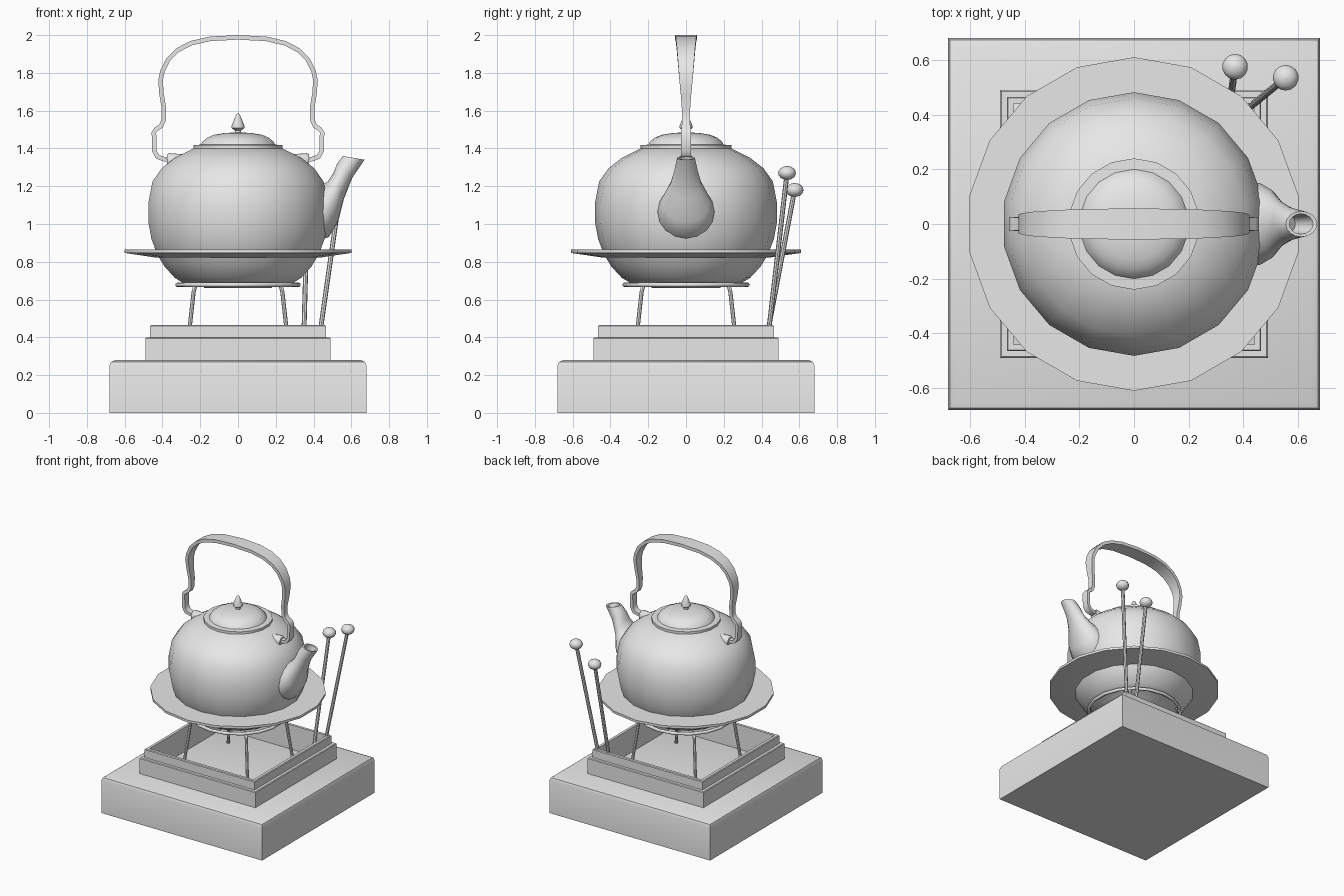
import bpy, bmesh
from math import sin, cos, pi, radians
from mathutils import Vector

cube = bpy.data.objects.get("Cube")
if cube:
    bpy.data.objects.remove(cube, do_unlink=True)

grey = bpy.data.materials.new("plain_grey")
grey.use_nodes = True
COLOUR = (0.8, 0.8, 0.8, 1)
grey.diffuse_color = COLOUR
grey.node_tree.nodes["Principled BSDF"].inputs["Base Color"].default_value = COLOUR


def finish(bm, name, angle=35):
    """Turn a bmesh into a smooth-shaded object."""
    bmesh.ops.remove_doubles(bm, verts=bm.verts, dist=0.0001)
    bmesh.ops.recalc_face_normals(bm, faces=bm.faces)
    mesh = bpy.data.meshes.new(name)
    bm.to_mesh(mesh)
    bm.free()
    obj = bpy.data.objects.new(name, mesh)
    bpy.context.collection.objects.link(obj)
    mesh.materials.append(grey)
    bpy.ops.object.select_all(action='DESELECT')
    obj.select_set(True)
    bpy.context.view_layer.objects.active = obj
    bpy.ops.object.shade_smooth_by_angle(angle=radians(angle))
    return obj


def loft(name, rings, caps=True, closed=False, angle=35):
    """Skin a list of equally long point rings."""
    bm = bmesh.new()
    loops = [[bm.verts.new(p) for p in ring] for ring in rings]
    pairs = list(zip(loops, loops[1:]))
    if closed:
        pairs.append((loops[-1], loops[0]))
    n = len(loops[0])
    for a, b in pairs:
        for i in range(n):
            j = (i + 1) % n
            bm.faces.new((a[i], a[j], b[j], b[i]))
    if caps and not closed:
        bm.faces.new(loops[0])
        bm.faces.new(loops[-1])
    return finish(bm, name, angle)


def lathe(name, profile, sides=18, closed=False, angle=35, centre=(0, 0)):
    """Revolve (radius, height) points about a vertical axis."""
    turn = [2 * pi * i / sides + pi / 2 for i in range(sides)]
    rings = [[(centre[0] + max(r, 0.0005) * cos(t), centre[1] + max(r, 0.0005) * sin(t), z)
              for t in turn] for r, z in profile]
    return loft(name, rings, closed=closed, angle=angle)


def square_rings(name, profile, closed=False):
    """Stack (half width, height) squares."""
    corners = [(1, 1), (-1, 1), (-1, -1), (1, -1)]
    return loft(name, [[(h * x, h * y, z) for x, y in corners] for h, z in profile], closed=closed)


def tube(name, points, radius, sides=8):
    """Sweep a round section along a mostly upright path."""
    rings = [[(x + radius * cos(2 * pi * i / sides), y + radius * sin(2 * pi * i / sides), z)
              for i in range(sides)] for x, y, z in points]
    return loft(name, rings)


# Plinth and the hollow two-step hearth frame
square_rings("plinth", [(0.68, 0), (0.68, 0.25), (0.672, 0.27), (0.65, 0.28)])
square_rings("hearth_frame", [(0.49, 0.28), (0.49, 0.395), (0.485, 0.40), (0.465, 0.40),
                              (0.465, 0.46), (0.46, 0.465), (0.44, 0.465), (0.44, 0.28)], closed=True)

# Kettle body with its foot
lathe("kettle_body", [(0, 0.66), (0.18, 0.66), (0.19, 0.675), (0.29, 0.685), (0.34, 0.715),
                      (0.395, 0.775), (0.435, 0.84), (0.465, 0.92), (0.482, 1.01), (0.482, 1.11),
                      (0.46, 1.225), (0.41, 1.295), (0.34, 1.35), (0.24, 1.4), (0, 1.4)], angle=60)

# Wide flat flange round the kettle
lathe("flange", [(0.42, 0.865), (0.61, 0.865), (0.61, 0.847), (0.44, 0.822), (0.4, 0.822)], closed=True)

# Lid and finial
lathe("lid", [(0, 1.385), (0.23, 1.39), (0.24, 1.4), (0.24, 1.418), (0.2, 1.42), (0.19, 1.437),
              (0.165, 1.457), (0.13, 1.472), (0.07, 1.482), (0, 1.485)])
lathe("finial", [(0.018, 1.475), (0.016, 1.495), (0.034, 1.508), (0.033, 1.522), (0.02, 1.555),
                 (0.009, 1.58), (0, 1.587)], sides=12, angle=50)

# Spout: ellipses between an upper point, a lower point and a half width
SPOUT = [((0.38, 1.17), (0.38, 0.90), 0.155),
         ((0.44, 1.205), (0.48, 0.93), 0.15),
         ((0.475, 1.225), (0.53, 1.01), 0.125),
         ((0.505, 1.27), (0.56, 1.13), 0.085),
         ((0.525, 1.32), (0.605, 1.245), 0.062),
         ((0.555, 1.36), (0.67, 1.34), 0.047),
         ((0.568, 1.357), (0.655, 1.341), 0.037),
         ((0.545, 1.30), (0.59, 1.25), 0.03)]
spout_rings = []
for upper, lower, half in SPOUT:
    top, low = Vector((upper[0], 0, upper[1])), Vector((lower[0], 0, lower[1]))
    mid, arm = (top + low) / 2, (top - low) / 2
    angles = [2 * pi * i / 16 for i in range(16)]
    spout_rings.append([mid + arm * cos(a) + Vector((0, half * sin(a), 0)) for a in angles])
loft("spout", spout_rings, angle=50)

# Handle band: (x, z, half width) from the right-hand end to the crown, then mirrored
HALF = [(0.35, 1.345, 0.02), (0.39, 1.343, 0.022), (0.425, 1.355, 0.026), (0.443, 1.385, 0.026),
        (0.445, 1.485, 0.026), (0.435, 1.5, 0.025), (0.407, 1.52, 0.022), (0.394, 1.55, 0.02),
        (0.392, 1.61, 0.022), (0.405, 1.69, 0.028), (0.41, 1.76, 0.035), (0.4, 1.81, 0.039),
        (0.37, 1.87, 0.044), (0.32, 1.92, 0.048), (0.25, 1.957, 0.052), (0.15, 1.98, 0.055),
        (0, 1.988, 0.057)]
path = HALF + [(-x, z, w) for x, z, w in HALF[-2::-1]]
handle_rings = []
for i, (x, z, w) in enumerate(path):
    before, after = path[max(i - 1, 0)], path[min(i + 1, len(path) - 1)]
    along = Vector((after[0] - before[0], 0, after[1] - before[1])).normalized()
    side = Vector((along.z, 0, -along.x)) * 0.012
    across = Vector((0, w, 0))
    c = Vector((x, 0, z))
    handle_rings.append([c + side + across, c - side + across, c - side - across, c + side - across])
loft("handle", handle_rings, angle=45)

# Lugs that hold the handle
for sign, label in ((1, "left"), (-1, "right")):
    lug = [(0.27, 0.03), (0.30, 0.035), (0.365, 0.04), (0.375, 0.034)]
    loft(label + "_lug", [[(sign * x, r * cos(2 * pi * i / 12), 1.335 + r * sin(2 * pi * i / 12))
                           for i in range(12)] for x, r in lug])

# Support ring and four splayed legs with hooked tops
lathe("support_ring", [(0.325 + 0.012 * cos(pi * i / 4), 0.678 + 0.012 * sin(pi * i / 4))
                       for i in range(8)], closed=True, angle=60)
LEG = [(0.275, 0.28), (0.235, 0.64), (0.228, 0.665), (0.215, 0.685)]
for sx, x_label in ((1, "left"), (-1, "right")):
    for sy, y_label in ((-1, "front"), (1, "back")):
        tube(f"{y_label}_{x_label}_leg", [(sx * d, sy * d, z) for d, z in LEG], 0.011)

# Two ball-headed fire sticks standing in the back corner
STICKS = [((0.345, 0.405, 0.28), (0.37, 0.575, 1.18)), ((0.414, 0.42, 0.28), (0.555, 0.535, 1.27))]
for label, (foot, head) in zip(("short", "tall"), STICKS):
    tube(label + "_stick", [foot, head], 0.013)
    ball = [(0.047 * sin(pi * i / 8), head[2] - 0.037 * cos(pi * i / 8)) for i in range(9)]
    lathe(label + "_stick_ball", ball, sides=14, angle=60, centre=head[:2])
